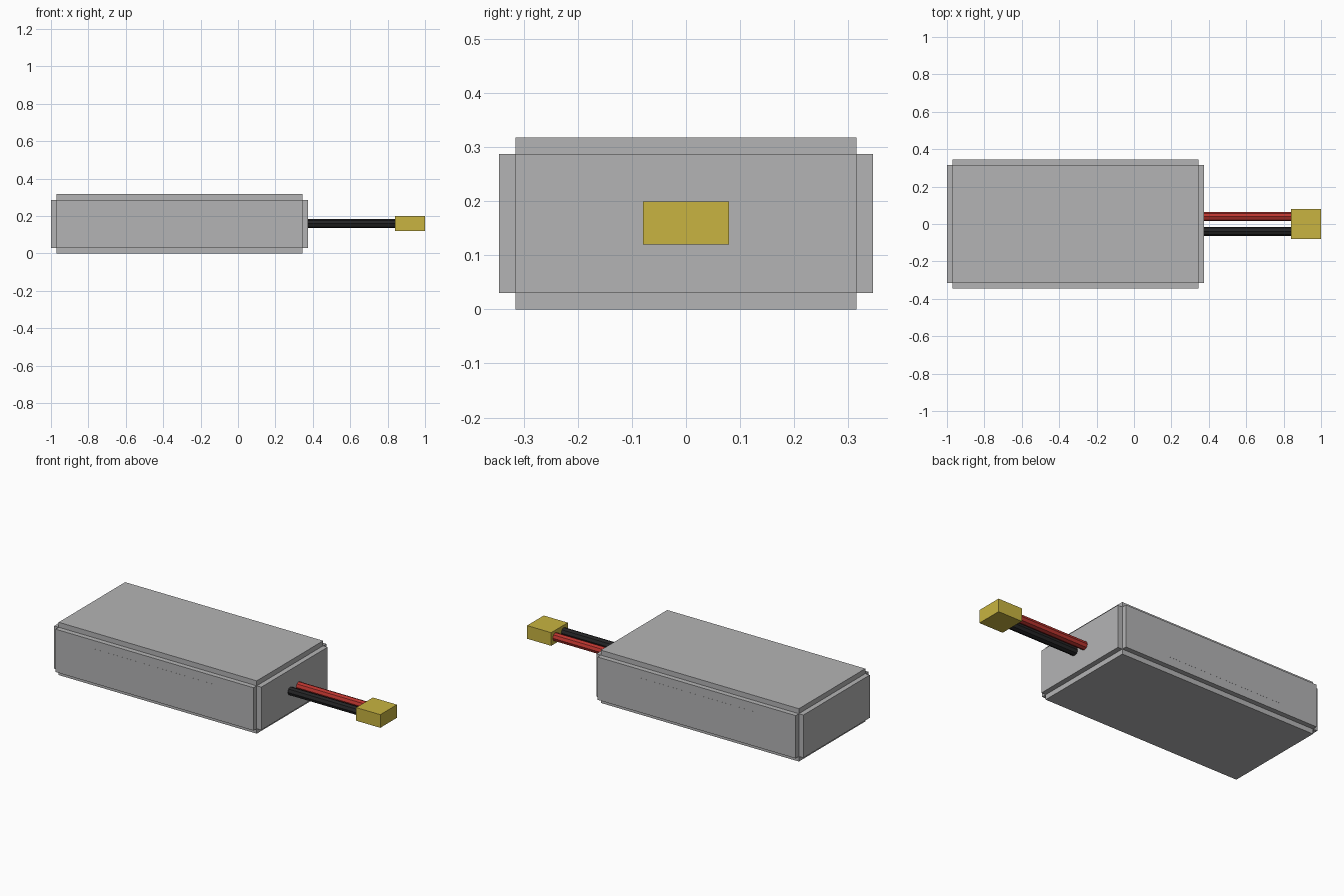
import bpy, math

if "Cube" in bpy.data.objects:
    bpy.data.objects.remove(bpy.data.objects["Cube"])


def material(name, rgb):
    m = bpy.data.materials.new(name)
    m.diffuse_color = (*rgb, 1.0)
    m.use_nodes = True
    m.node_tree.nodes["Principled BSDF"].inputs["Base Color"].default_value = m.diffuse_color
    return m


GREY = material("wrap grey", (0.456, 0.456, 0.462))
YELLOW = material("plug yellow", (0.578, 0.456, 0.052))
RED = material("wire red", (0.50, 0.035, 0.028))
BLACK = material("wire black", (0.018, 0.018, 0.019))


def box(name, lo, hi, mat):
    centre = [(a + b) / 2 for a, b in zip(lo, hi)]
    bpy.ops.mesh.primitive_cube_add(size=1, location=centre)
    ob = bpy.context.object
    ob.name = name
    ob.scale = [b - a for a, b in zip(lo, hi)]
    bpy.ops.object.transform_apply(location=False, rotation=False, scale=True)
    ob.data.materials.append(mat)
    return ob


def wire(name, y, mat):
    x0, x1 = 0.33, 0.86
    bpy.ops.mesh.primitive_cylinder_add(
        vertices=8, radius=0.0245, depth=x1 - x0,
        location=((x0 + x1) / 2, y, 0.16), rotation=(0, math.pi / 2, 0))
    bpy.context.object.name = name
    bpy.context.object.data.materials.append(mat)


# Pack body: three crossed boxes joined, leaving a stepped notch on every edge
X0, X1, Y, H, S = -1.0, 0.375, 0.345, 0.317, 0.03
body = box("pack_body", (X0, -Y + S, S), (X1, Y - S, H - S), GREY)
crossings = [
    box("side_block", (X0 + S, -Y, S), (X1 - S, Y, H - S), GREY),
    box("top_block", (X0 + S, -Y + S, 0), (X1 - S, Y - S, H), GREY),
]
for part in crossings:
    mod = body.modifiers.new("join", 'BOOLEAN')
    mod.operation = 'UNION'
    mod.solver = 'EXACT'
    mod.object = part
    bpy.context.view_layer.objects.active = body
    bpy.ops.object.modifier_apply(modifier=mod.name)
    bpy.data.objects.remove(part)

# Nearly flush side labels
for name, s in (("front_label", -1), ("back_label", 1)):
    ys = sorted((s * (Y - 0.002), s * (Y + 0.0005)))
    box(name, (-0.71, ys[0], 0.08), (0.08, ys[1], 0.237), GREY)

# Wires and plug
wire("red_wire", 0.04, RED)
wire("black_wire", -0.04, BLACK)
box("plug", (0.84, -0.079, 0.12), (1.0, 0.079, 0.199), YELLOW)
